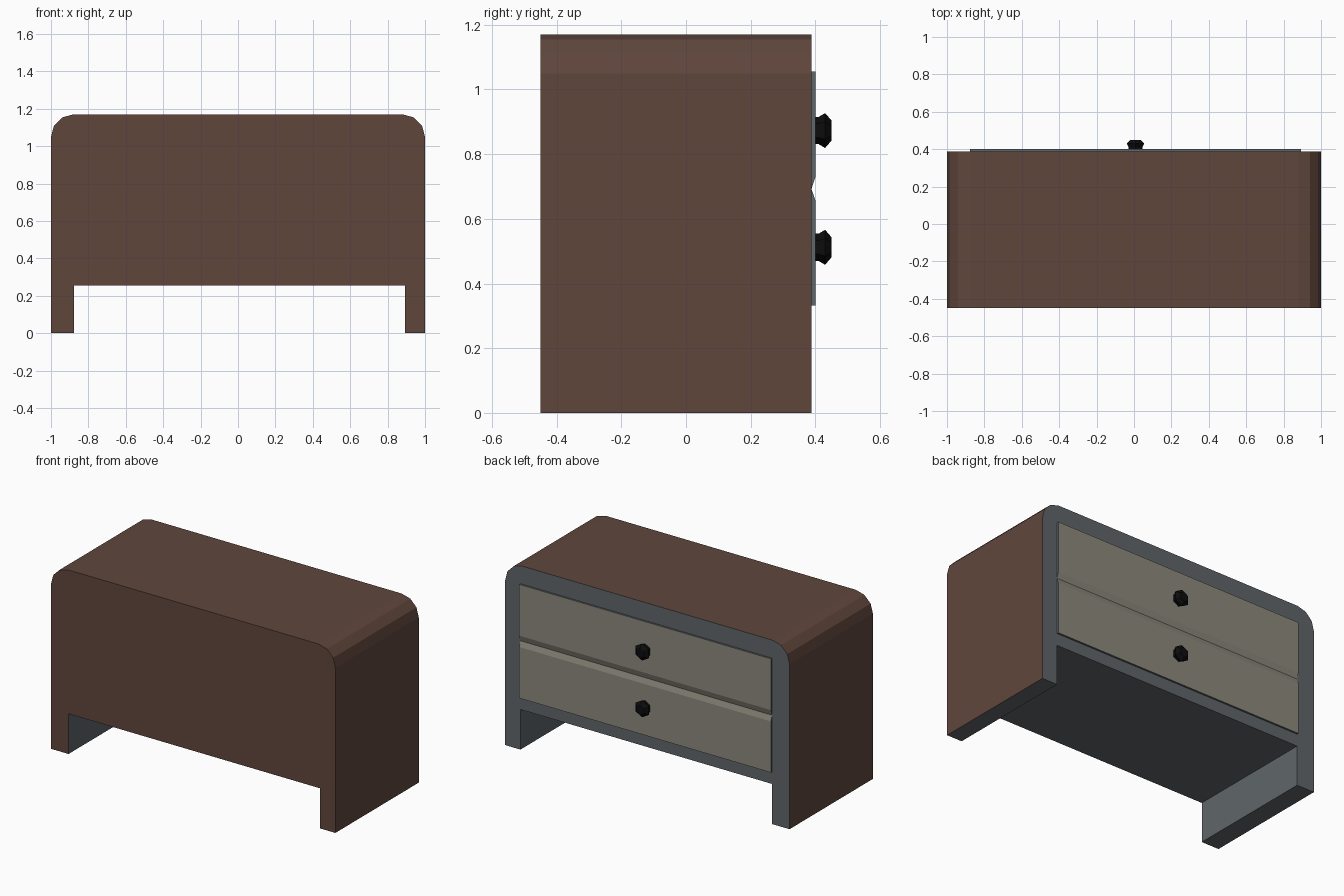
import bpy, bmesh, math
from mathutils import Vector

if "Cube" in bpy.data.objects:
    bpy.data.objects.remove(bpy.data.objects["Cube"])


def material(name, rgb):
    m = bpy.data.materials.new(name)
    m.diffuse_color = (*rgb, 1)
    m.use_nodes = True
    m.node_tree.nodes["Principled BSDF"].inputs["Base Color"].default_value = m.diffuse_color
    return m


BROWN = material("brown_wood", (0.115, 0.062, 0.045))
GREY = material("grey_frame", (0.115, 0.133, 0.143))
BEIGE = material("beige_front", (0.26, 0.25, 0.20))
BLACK = material("black_knob", (0.004, 0.004, 0.004))


def extrude(name, points, offset, materials, pick):
    """Extrude a closed outline by offset; pick(face) gives the material slot."""
    bm = bmesh.new()
    face = bm.faces.new([bm.verts.new(p) for p in points])
    res = bmesh.ops.extrude_face_region(bm, geom=[face], use_keep_orig=True)
    moved = [v for v in res["geom"] if isinstance(v, bmesh.types.BMVert)]
    bmesh.ops.translate(bm, verts=moved, vec=Vector(offset))
    bmesh.ops.recalc_face_normals(bm, faces=bm.faces)
    bm.normal_update()
    for f in bm.faces:
        f.material_index = pick(f)
    return finish(name, bm, materials)


def finish(name, bm, materials):
    mesh = bpy.data.meshes.new(name)
    bm.to_mesh(mesh)
    bm.free()
    for m in materials:
        mesh.materials.append(m)
    ob = bpy.data.objects.new(name, mesh)
    bpy.context.collection.objects.link(ob)
    return ob


LEFT, RIGHT, TOP, R = -0.877, 0.893, 1.17, 0.12
BACK, FACE = -0.45, 0.388
MID = (LEFT + RIGHT) / 2

# Cabinet body: rounded top corners, legs either side of a raised base
outline = [(LEFT, 0), (LEFT, 0.255), (RIGHT, 0.255), (RIGHT, 0), (1, 0)]
for side, steps in ((1, range(4)), (-1, range(3, -1, -1))):
    for i in steps:
        a = math.radians(30 * i)
        outline.append((side * (1 - R + R * math.cos(a)),
                        TOP - R + R * math.sin(a)))
outline.append((-1, 0))


def body_material(f):
    c, n = f.calc_center_median(), f.normal
    inner = n.z < -0.5 or (abs(n.x) > 0.5 and abs(c.x) < 0.92 and c.z < 0.3)
    return 1 if n.y > 0.5 or inner else 0


extrude("cabinet_body", [(x, BACK, z) for x, z in outline],
        (0, FACE - BACK, 0), [BROWN, GREY], body_material)

# Drawer fronts: one raised panel split by a V groove
profile = [(FACE, 0.332), (0.40, 0.332), (0.40, 0.657), (FACE, 0.692),
           (0.40, 0.729), (0.40, 1.055), (FACE, 1.055), (0.38, 1.055),
           (0.38, 0.332)]
extrude("drawer_fronts", [(LEFT, y, z) for y, z in profile],
        (RIGHT - LEFT, 0, 0), [BEIGE, GREY],
        lambda f: 0 if f.normal.y > 0.2 else 1)


# Six-sided flared knobs
def knob(name, z):
    bm = bmesh.new()
    rings = []
    for y, r in ((0.395, 0.042), (0.41, 0.042), (0.43, 0.054), (0.45, 0.031)):
        rings.append([bm.verts.new((MID + r * math.sin(math.tau * k / 6), y,
                                    z + r * math.cos(math.tau * k / 6)))
                      for k in range(6)])
    for a, b in zip(rings, rings[1:]):
        for k in range(6):
            j = (k + 1) % 6
            bm.faces.new((a[k], a[j], b[j], b[k]))
    bm.faces.new(rings[0])
    bm.faces.new(rings[-1])
    bmesh.ops.recalc_face_normals(bm, faces=bm.faces)
    finish(name, bm, [BLACK])


knob("upper_knob", 0.873)
knob("lower_knob", 0.512)
